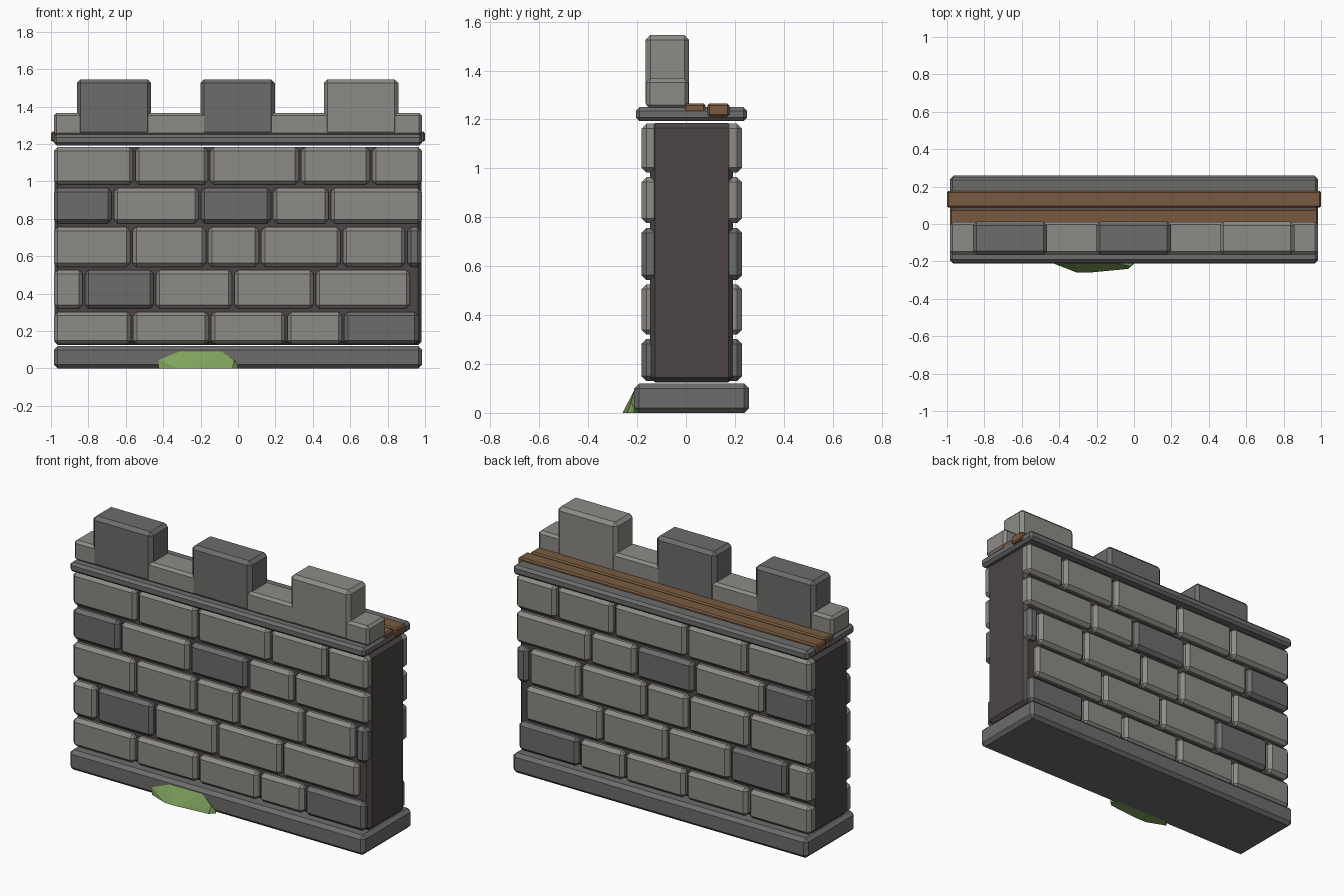
import bpy, bmesh

if "Cube" in bpy.data.objects:
    bpy.data.objects.remove(bpy.data.objects["Cube"])


def material(name, hex_code):
    chans = [int(hex_code[i:i + 2], 16) / 255 for i in (0, 2, 4)]
    lin = [c / 12.92 if c <= 0.04045 else ((c + 0.055) / 1.055) ** 2.4 for c in chans]
    m = bpy.data.materials.new(name)
    m.diffuse_color = (*lin, 1)
    m.use_nodes = True
    m.node_tree.nodes["Principled BSDF"].inputs["Base Color"].default_value = m.diffuse_color
    return m


LIGHT = material("light_stone", "8d8b86")
DARK = material("dark_stone", "6c6d6b")
MORTAR = material("dark_mortar", "4c4645")
WOOD = material("brown_wood", "785a40")
MOSS = material("green_moss", "7fa35c")


def finish(bm, name, mat):
    me = bpy.data.meshes.new(name)
    bmesh.ops.recalc_face_normals(bm, faces=bm.faces)
    bm.to_mesh(me)
    bm.free()
    me.materials.append(mat)
    ob = bpy.data.objects.new(name, me)
    bpy.context.collection.objects.link(ob)
    return ob


def block(name, x, y, z, mat, bevel=0.02):
    """Chamfered box from (min, max) pairs."""
    bm = bmesh.new()
    bmesh.ops.create_cube(bm, size=1)
    for v in bm.verts:
        v.co = [r[0] if c < 0 else r[1] for c, r in zip(v.co, (x, y, z))]
    bmesh.ops.bevel(bm, geom=list(bm.edges), offset=bevel, segments=1,
                    profile=0.5, affect='EDGES')
    return finish(bm, name, mat)


# Wall body
block("base_course", (-0.985, 0.985), (-0.212, 0.258), (0, 0.12), DARK)
block("wall_core", (-0.982, 0.982), (-0.147, 0.193), (0.125, 1.185), MORTAR)
block("cornice", (-0.985, 0.985), (-0.205, 0.25), (1.193, 1.25), DARK, 0.015)

# Brick rows: bottom, top, joints between bricks, right end, dark brick indices
rows = [
    (0.13, 0.302, [-0.567, -0.15, 0.258, 0.562], 0.965, {4}),
    (0.32, 0.526, [-0.825, -0.445, -0.025, 0.41], 0.92, {1}),
    (0.543, 0.756, [-0.57, -0.166, 0.118, 0.555, 0.9], 0.98, {5}),
    (0.776, 0.964, [-0.67, -0.205, 0.182, 0.49], 0.983, {0, 2}),
    (0.983, 1.183, [-0.555, -0.155, 0.332, 0.711], 0.983, set()),
]
for r, (z0, z1, joints, end, dark) in enumerate(rows):
    edges = [-0.99] + joints + [end + 0.006]
    for i, (a, b) in enumerate(zip(edges, edges[1:])):
        mat = DARK if i in dark else LIGHT
        for side, y in (("front", (-0.182, -0.11)), ("back", (0.155, 0.229))):
            block(f"{side}_brick_{r}_{i}", (a + 0.006, b - 0.006), y, (z0, z1), mat)

# Battlements
block("parapet", (-0.985, 0.983), (-0.163, 0.011), (1.245, 1.367), LIGHT, 0.015)
for i, (x, mat) in enumerate(((-0.663, DARK), (-0.002, DARK), (0.658, LIGHT))):
    block(f"merlon_{i}", (x - 0.199, x + 0.199), (-0.165, 0.013), (1.245, 1.546), mat)

# Walkway planks
block("inner_plank", (-0.983, 0.983), (-0.008, 0.08), (1.213, 1.266), WOOD, 0.008)
block("outer_plank", (-1, 1), (0.088, 0.177), (1.213, 1.266), WOOD, 0.008)

# Moss clump leaning on the base
bm = bmesh.new()
for p in [(-0.425, -0.213, 0), (-0.425, -0.213, 0.045), (-0.31, -0.258, 0),
          (-0.24, -0.26, 0), (-0.03, -0.24, 0), (0, -0.212, 0), (0, -0.212, 0.015),
          (-0.02, -0.225, 0.045), (-0.31, -0.212, 0.092), (-0.09, -0.212, 0.092),
          (-0.38, -0.18, 0), (-0.05, -0.18, 0), (-0.2, -0.18, 0.07)]:
    bm.verts.new(p)
bmesh.ops.convex_hull(bm, input=list(bm.verts))
finish(bm, "moss_clump", MOSS)
